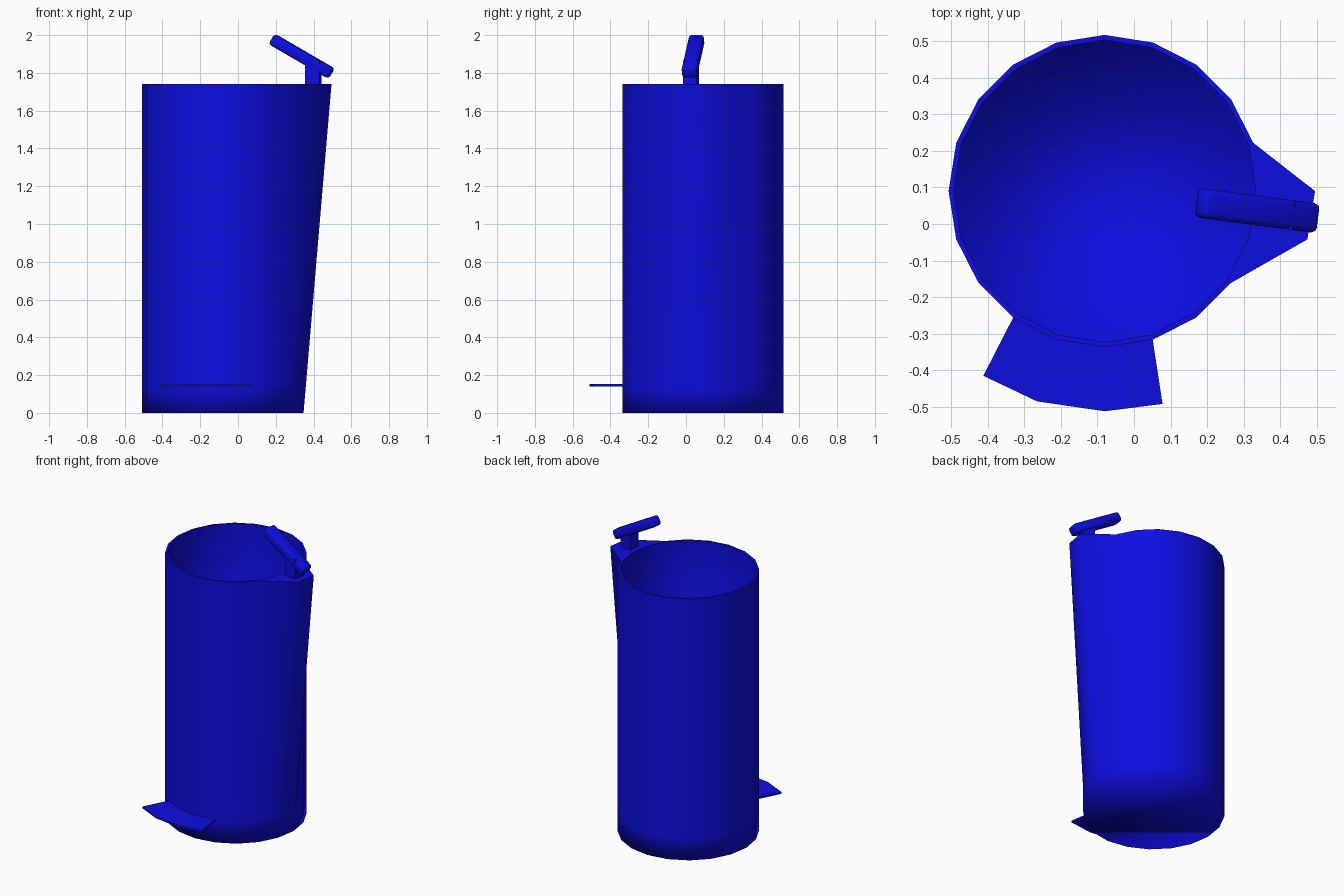
import bpy, bmesh, math
from mathutils import Matrix, Vector

if "Cube" in bpy.data.objects:
    bpy.data.objects.remove(bpy.data.objects["Cube"])

CX, CY, R, N = -0.08, 0.09, 0.427, 20
TOP, FLOOR = 1.74, 0.14

blue = bpy.data.materials.new("blue")
blue.diffuse_color = (0.004, 0.004, 0.75, 1)
blue.use_nodes = True
blue.node_tree.nodes["Principled BSDF"].inputs["Base Color"].default_value = blue.diffuse_color


def pt(k, r, z, spread=0.0):
    a = 2 * math.pi * k / N
    return (CX + r * math.cos(a) + spread, CY + r * math.sin(a), z)


def finish(bm, name, smooth=True):
    bmesh.ops.recalc_face_normals(bm, faces=bm.faces[:])
    me = bpy.data.meshes.new(name)
    for f in bm.faces:
        f.smooth = smooth
    bm.to_mesh(me)
    bm.free()
    me.materials.append(blue)
    ob = bpy.data.objects.new(name, me)
    bpy.context.collection.objects.link(ob)
    return ob


# Open drum: outer wall, rim, inner wall and floor; two columns lean out into a hinge lug
bm = bmesh.new()
rings = []
for r, z, lean in ((R, 0, 0), (R, 0.14, 1), (R, 0.155, 1), (R, TOP, 1),
                   (R - 0.014, TOP, 0), (R - 0.014, FLOOR, 0)):
    rings.append([bm.verts.new(pt(k, r, z, 0.148 * lean * z / TOP if k in (0, N - 1) else 0))
                  for k in range(N)])
for a, b in zip(rings, rings[1:]):
    for k in range(N):
        j = (k + 1) % N
        bm.faces.new((a[k], a[j], b[j], b[k]))
bm.faces.new(rings[0])
bm.faces.new(rings[-1])
for ring in rings[3:5]:
    for k in range(N):
        bm.edges.get((ring[k], ring[(k + 1) % N])).smooth = False
finish(bm, "drum")

# Flared foot pedal
bm = bmesh.new()
inner = [pt(k, R - 0.005, 0)[:2] for k in (13, 14, 15, 16)]
outer = [(-0.412, -0.415), (-0.265, -0.485), (-0.08, -0.512), (0.078, -0.492)]
low, high = [[[bm.verts.new((x, y, z)) for x, y in row] for row in (inner, outer)]
             for z in (0.14, 0.153)]
for (i, o) in (low, high):
    for k in range(3):
        bm.faces.new((i[k], i[k + 1], o[k + 1], o[k]))
loop_low, loop_high = [s[0] + s[1][::-1] for s in (low, high)]
for k in range(8):
    j = (k + 1) % 8
    bm.faces.new((loop_low[k], loop_low[j], loop_high[j], loop_high[k]))
finish(bm, "foot_pedal", smooth=False)


def box(name, size, centre, rot, bevel=0):
    bm = bmesh.new()
    bmesh.ops.create_cube(bm, size=1)
    bmesh.ops.scale(bm, vec=Vector(size), verts=bm.verts)
    if bevel:
        bmesh.ops.bevel(bm, geom=bm.edges[:], offset=bevel, segments=2,
                        profile=0.5, affect='EDGES')
    bmesh.ops.transform(bm, matrix=Matrix.Translation(centre) @ rot, verts=bm.verts)
    return finish(bm, name, smooth=bool(bevel))


# Handle post on the lug and tilted grip bar
turn = Matrix.Rotation(math.radians(-7.5), 4, 'Z')
tilt = Matrix.Rotation(math.radians(30), 4, 'Y')
box("handle_post", (0.08, 0.075, 0.13), (0.398, 0.026, 1.80), turn)
box("handle_grip", (0.365, 0.081, 0.062), (0.337, 0.037, 1.888), turn @ tilt, 0.015)
